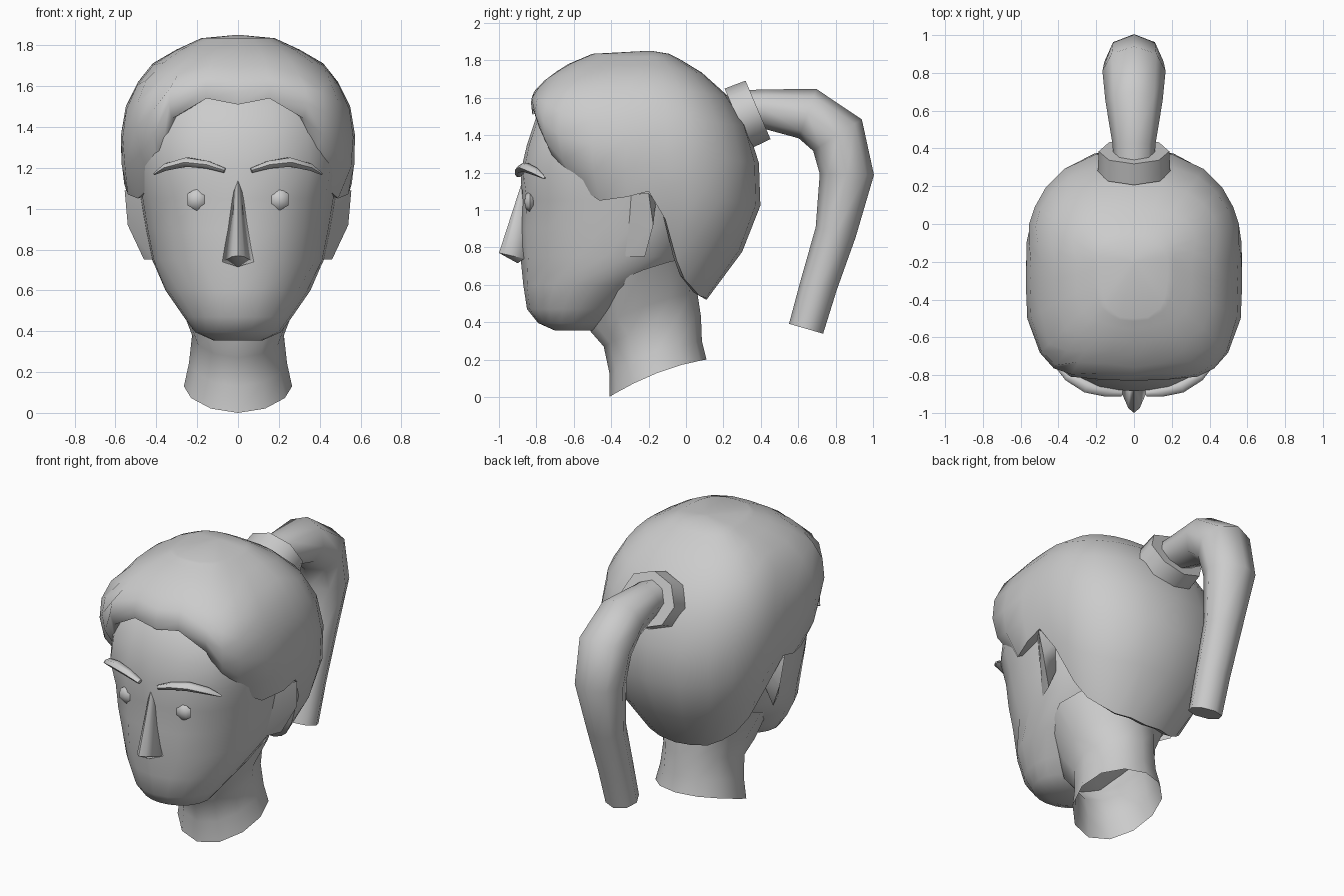
import bpy, bmesh
from math import sin, cos, pi, radians
from mathutils import Vector

if "Cube" in bpy.data.objects:
    bpy.data.objects.remove(bpy.data.objects["Cube"])


def finish(name, bm, mirror=False, angle=65):
    bmesh.ops.recalc_face_normals(bm, faces=bm.faces[:])
    me = bpy.data.meshes.new(name)
    bm.to_mesh(me)
    bm.free()
    ob = bpy.data.objects.new(name, me)
    bpy.context.collection.objects.link(ob)
    bpy.ops.object.select_all(action='DESELECT')
    ob.select_set(True)
    bpy.context.view_layer.objects.active = ob
    bpy.ops.object.shade_smooth_by_angle(angle=radians(angle))
    if mirror:
        ob.modifiers.new("mirror", 'MIRROR').use_mirror_merge = False
    return ob


def loft(name, rings, cap_start=False, cap_end=False, mirror=False, angle=65):
    """Skin a list of closed rings with quads."""
    bm = bmesh.new()
    vs = [[bm.verts.new(p) for p in r] for r in rings]
    n = len(vs[0])
    for a, b in zip(vs, vs[1:]):
        for i in range(n):
            j = (i + 1) % n
            bm.faces.new((a[i], a[j], b[j], b[i]))
    if cap_start:
        bm.faces.new(vs[0])
    if cap_end:
        bm.faces.new(vs[-1])
    return finish(name, bm, mirror, angle)


def tube(name, path, side, sides=8, squash=1.0, mirror=False):
    """path: (x, y, z, radius); side: direction of the ring's first axis."""
    pts = [Vector(p[:3]) for p in path]
    rings = []
    for i, p in enumerate(path):
        t = (pts[min(i + 1, len(pts) - 1)] - pts[max(i - 1, 0)]).normalized()
        s = Vector(side)
        s = (s - t * s.dot(t)).normalized()
        u = t.cross(s)
        rings.append([pts[i] + s * cos(a) * p[3] * squash + u * sin(a) * p[3]
                      for a in [2 * pi * k / sides for k in range(sides)]])
    return loft(name, rings, True, True, mirror)


def radius(a, rx, ry, n):
    return (abs(sin(a) / rx) ** n + abs(cos(a) / ry) ** n) ** (-1 / n)


def lerp_table(table, x):
    for p, q in zip(table, table[1:]):
        if x <= q[0]:
            t = max(0, (x - p[0]) / (q[0] - p[0]))
            return [u + (v - u) * t for u, v in zip(p, q)]
    return list(table[-1])


# Head: z, half width, front y, back y, squareness
head = [(.355, .12, -.70, -.50, 2), (.395, .21, -.79, -.42, 2), (.47, .265, -.85, -.30, 2),
        (.6, .355, -.87, -.12, 2), (.75, .42, -.885, 0, 2.2), (.9, .45, -.885, .1, 2.3),
        (1.05, .475, -.875, .2, 2.4), (1.2, .495, -.885, .25, 2.7),
        (1.35, .50, -.85, .24, 2.7), (1.5, .48, -.80, .18, 2.5), (1.65, .38, -.65, .05, 2.2)]
rings = []
for z, w, f, b, n in head:
    cy = -.3 if z > .7 else (f + b) / 2
    ring = []
    for k in range(20):
        a = 2 * pi * k / 20
        r = radius(a, w, (cy - f) if cos(a) > 0 else (b - cy), n)
        ring.append((r * sin(a), cy - r * cos(a), z))
    rings.append(ring)
loft("head", rings, True, True)

# Nose wedge
bm = bmesh.new()
for p in [(0, -.88, 1.14), (0, -.915, .97), (0, -1, .77), (0, -.9, .715), (0, -.8, .9)]:
    bm.verts.new(p)
for s in (-1, 1):
    for p in [(.02, -.87, 1.1), (.078, -.865, .74), (.03, -.975, .765)]:
        bm.verts.new((s * p[0], p[1], p[2]))
bmesh.ops.convex_hull(bm, input=bm.verts[:])
finish("nose", bm)

# Neck, open at the slanted bottom: front y, z, back y, z, half width
neck = [(-.41, 0, .11, .2, .265), (-.41, .13, .085, .3, .24), (-.44, .27, .08, .43, .225),
        (-.51, .35, .06, .56, .265), (-.5, .55, .04, .75, .37)]
rings = []
for f, zf, b, zb, w in neck:
    rings.append([(w * sin(a), (f + b) / 2 - (b - f) / 2 * cos(a),
                   (zf + zb) / 2 - (zb - zf) / 2 * cos(a) + .03 * sin(a) ** 2)
                  for a in [2 * pi * k / 12 for k in range(12)]])
loft("neck", rings)

# Hair cap: hull table (z, half width, front y, back y) and hairline (azimuth, z)
hull = [(.50, .30, -.35, .10), (.66, .40, -.45, .23), (.85, .49, -.50, .345),
        (1.08, .555, -.57, .415), (1.2, .57, -.71, .40), (1.35, .575, -.79, .37),
        (1.5, .55, -.835, .305), (1.62, .49, -.825, .215), (1.71, .42, -.74, .12),
        (1.78, .30, -.63, .02), (1.835, .18, -.5, -.09)]
hairline = [(0, 1.51), (14, 1.54), (29, 1.44), (37, 1.25), (46, 1.13), (62, 1.05),
            (78, 1.07), (90, 1.10), (100, .95), (110, .73), (119, .63), (130, .58),
            (143, .54), (160, .53), (180, .52)]
columns = hairline + [(-a, z) for a, z in hairline[-2:0:-1]]


def hair_point(deg, z, scale=1.0):
    a = radians(deg)
    _, w, f, b = lerp_table(hull, z)
    front = cos(a) > 0
    n = (4 if z < 1.65 else 3) if front else 2.4
    r = scale * radius(a, w, (-.2 - f) if front else (b + .2), n)
    return (r * sin(a), -.2 - r * cos(a), z)


rings = []
for scale in (.86, .98):                      # turned-in rim
    rings.append([Vector(hair_point(a, z, scale)) + Vector((0, 0, .02 if scale < .9 else 0))
                  for a, z in columns])
for i in range(1, 9):
    t = sin(i / 8 * pi / 2)
    rings.append([hair_point(a, z + (1.835 - z) * t) for a, z in columns])
rings.append([(.02 * sin(radians(a)), -.2 - .02 * cos(radians(a)), 1.85) for a, z in columns])
loft("hair", rings, cap_end=True)

# Hair tie and ponytail
tube("hair_tie", [(0, .275, 1.488, .175), (0, .385, 1.535, .17)], (1, 0, 0), 8, 1.1)
tube("ponytail", [(0, .30, 1.54, .10), (0, .42, 1.54, .105), (0, .65, 1.515, .14),
                  (0, .81, 1.40, .155), (0, .86, 1.19, .145), (0, .80, .88, .11),
                  (0, .71, .6, .1), (0, .642, .365, .095)], (1, 0, 0), 8, 1.08)

# Eyes
bm = bmesh.new()
bmesh.ops.create_uvsphere(bm, u_segments=6, v_segments=4, radius=1)
for v in bm.verts:
    x, y, z = v.co
    v.co = (.2 + .056 * x, -.835 - .03 * z, 1.045 + .056 * y)
finish("eye", bm, mirror=True)

# Brows
tube("eyebrow", [(.065, -.895, 1.187, .014), (.15, -.885, 1.215, .022),
                 (.25, -.86, 1.228, .026), (.35, -.805, 1.205, .02),
                 (.41, -.755, 1.17, .006)], (0, 1, 0), 6, 1.3, mirror=True)

# Ears
bm = bmesh.new()
for p in [(.45, -.33, 1.08), (.555, -.2, 1.09), (.54, -.175, .92), (.46, -.22, .75),
          (.415, -.33, .75), (.44, -.16, 1.05), (.42, -.19, .88)]:
    bm.verts.new(p)
bmesh.ops.convex_hull(bm, input=bm.verts[:])
finish("ear", bm, mirror=True)
